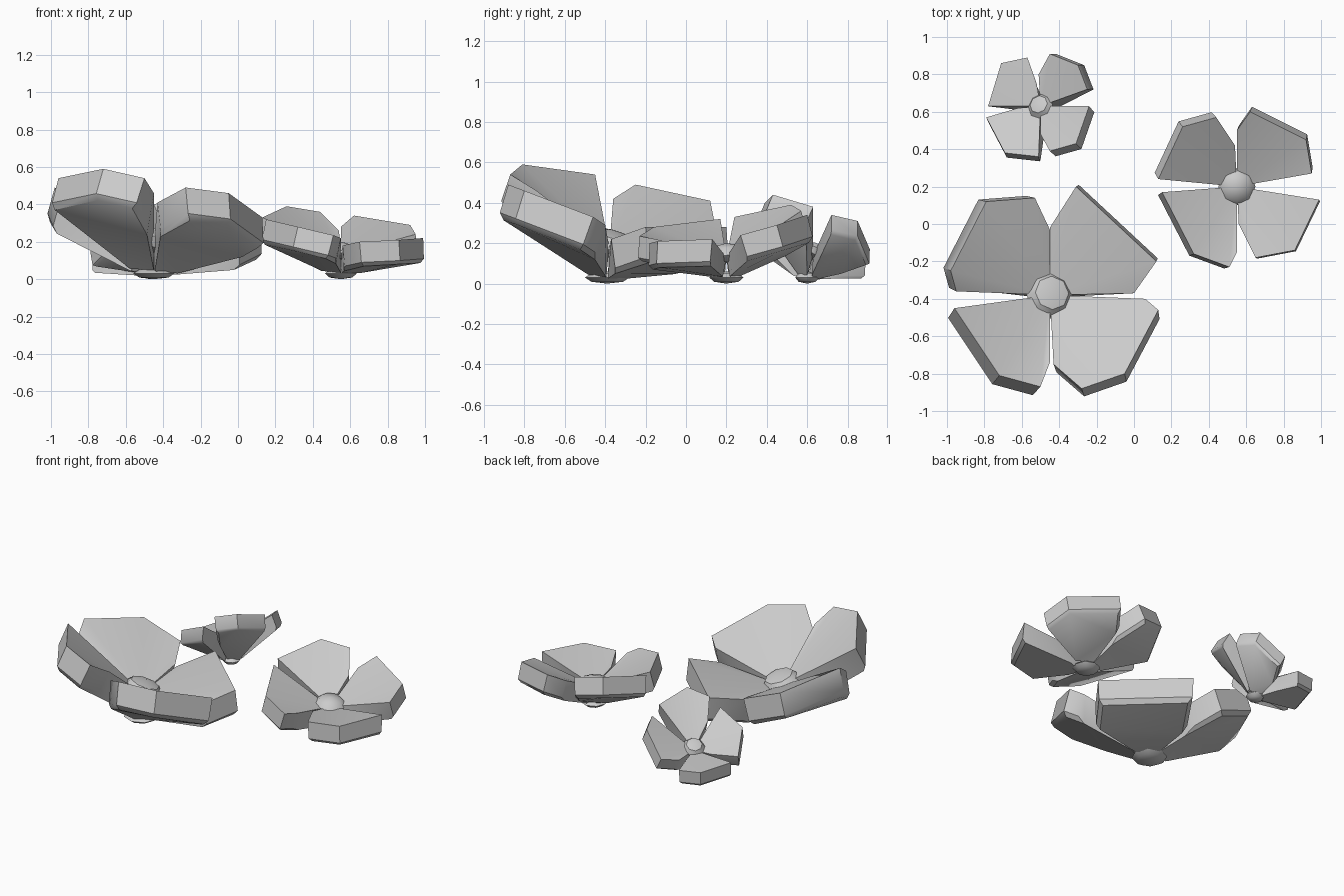
import bpy, bmesh
from mathutils import Vector

if "Cube" in bpy.data.objects:
    bpy.data.objects.remove(bpy.data.objects["Cube"])


def finish(name, bm, angle):
    bmesh.ops.recalc_face_normals(bm, faces=bm.faces)
    me = bpy.data.meshes.new(name)
    bm.to_mesh(me)
    bm.free()
    ob = bpy.data.objects.new(name, me)
    bpy.context.collection.objects.link(ob)
    bpy.ops.object.select_all(action='DESELECT')
    ob.select_set(True)
    bpy.context.view_layer.objects.active = ob
    bpy.ops.object.shade_smooth_by_angle(angle=angle)
    return ob


def petal(name, root, base, rim, thick):
    # thick wedge fanning out from the flower's heart, blunt at the base
    root, base = Vector(root), Vector(base)
    top = [root] + [Vector(p) for p in rim]
    n = Vector()
    for i in range(1, len(top) - 1):
        n += (top[i] - root).cross(top[i + 1] - root)
    n.normalize()
    if n.z < 0:
        n = -n
    down = -(n + Vector((0, 0, 0.5))).normalized() * thick
    mid = sum(top, Vector()) / len(top)
    bm = bmesh.new()
    a = [bm.verts.new(p) for p in top]
    low = [bm.verts.new(mid + (p - mid) * 0.98 + down) for p in top[1:]]

    def foot(p):
        d = (p - root) * 0.25
        return bm.verts.new(base + Vector((d.x, d.y, max(0, d.z * 0.4))))

    f1, f2 = foot(top[1]), foot(top[-1])
    k = len(top)
    # upper fan, outer wall, side walls, inner end and underside
    for i in range(1, k - 1):
        bm.faces.new((a[0], a[i], a[i + 1]))
        bm.faces.new((a[i + 1], a[i], low[i - 1], low[i]))
    bm.faces.new((a[1], a[0], f1, low[0]))
    bm.faces.new((a[0], a[-1], low[-1], f2))
    bm.faces.new((a[0], f2, f1))
    bm.faces.new([f1, f2] + low[::-1])
    # soften the lower rim only
    rim_low = set(low)
    edges = [e for e in bm.edges if e.verts[0] in rim_low and e.verts[1] in rim_low]
    bmesh.ops.bevel(bm, geom=edges, offset=thick * 0.15, segments=1, affect='EDGES')
    bmesh.ops.triangulate(bm, faces=[f for f in bm.faces if len(f.verts) > 4])
    finish(name, bm, 0.7)


def ball(name, centre, radius, half, axis):
    # low-poly flattened ball
    bm = bmesh.new()
    bmesh.ops.create_uvsphere(bm, u_segments=8, v_segments=4, radius=radius)
    q = Vector((0, 0, 1)).rotation_difference(Vector(axis))
    for v in bm.verts:
        v.co.z *= half / radius
        v.co = q @ v.co + Vector(centre)
    finish(name, bm, 0.7)


# large flower, leaning back and right
large = [
    [(-.95, -.36, .42), (-.98, -.25, .49), (-.79, .12, .41), (-.53, .14, .31), (-.45, -.03, .24)],
    [(-.96, -.45, .54), (-.72, -.81, .59), (-.50, -.87, .54), (-.45, -.74, .46)],
    [(-.43, -.75, .41), (-.28, -.88, .49), (-.05, -.80, .46), (.13, -.46, .33), (.06, -.40, .29)],
    [(.00, -.37, .22), (.12, -.20, .28), (-.31, .20, .28), (-.45, -.02, .22)],
]
# medium flower, nearly upright
medium = [
    [(.13, .24, .33), (.26, .52, .39), (.44, .57, .36), (.54, .42, .26)],
    [(.55, .50, .28), (.62, .60, .34), (.92, .45, .29), (.95, .27, .24)],
    [(.99, .13, .22), (.86, -.14, .21), (.65, -.18, .20), (.56, 0, .18)],
    [(.55, -.15, .22), (.51, -.23, .235), (.32, -.16, .28), (.15, .17, .32)],
]
# small flower, leaning back and left
small = [
    [(-.24, .63, .38), (-.31, .43, .44), (-.45, .39, .40), (-.50, .48, .28)],
    [(-.51, .80, .14), (-.45, .91, .17), (-.30, .85, .31), (-.25, .72, .34)],
    [(-.78, .63, .13), (-.71, .86, .13), (-.57, .89, .12), (-.52, .75, .12)],
    [(-.51, .36, .33), (-.69, .38, .25), (-.79, .57, .15), (-.62, .62, .14)],
]

for name, petals, root, base, thick, radius, half, axis in (
        ("large", large, (-.45, -.38, .18), (-.45, -.39, .02), .17, .13, .07, (.25, .25, 1)),
        ("medium", medium, (.55, .20, .13), (.55, .2, .025), .13, .10, .05, (.1, -.1, 1)),
        ("small", small, (-.50, .63, .14), (-.47, .60, .02), .095, .07, .04, (-.4, .4, 1))):
    for i, rim in enumerate(petals):
        petal(f"{name}_flower_petal_{i + 1}", root, base, rim, thick)
    ball(f"{name}_flower_heart", (root[0], root[1], root[2] + .02), radius, half, axis)
    # small rounded cap under the petals
    ball(f"{name}_flower_base", (base[0], base[1], .03), radius * .85, .03, (0, 0, 1))
